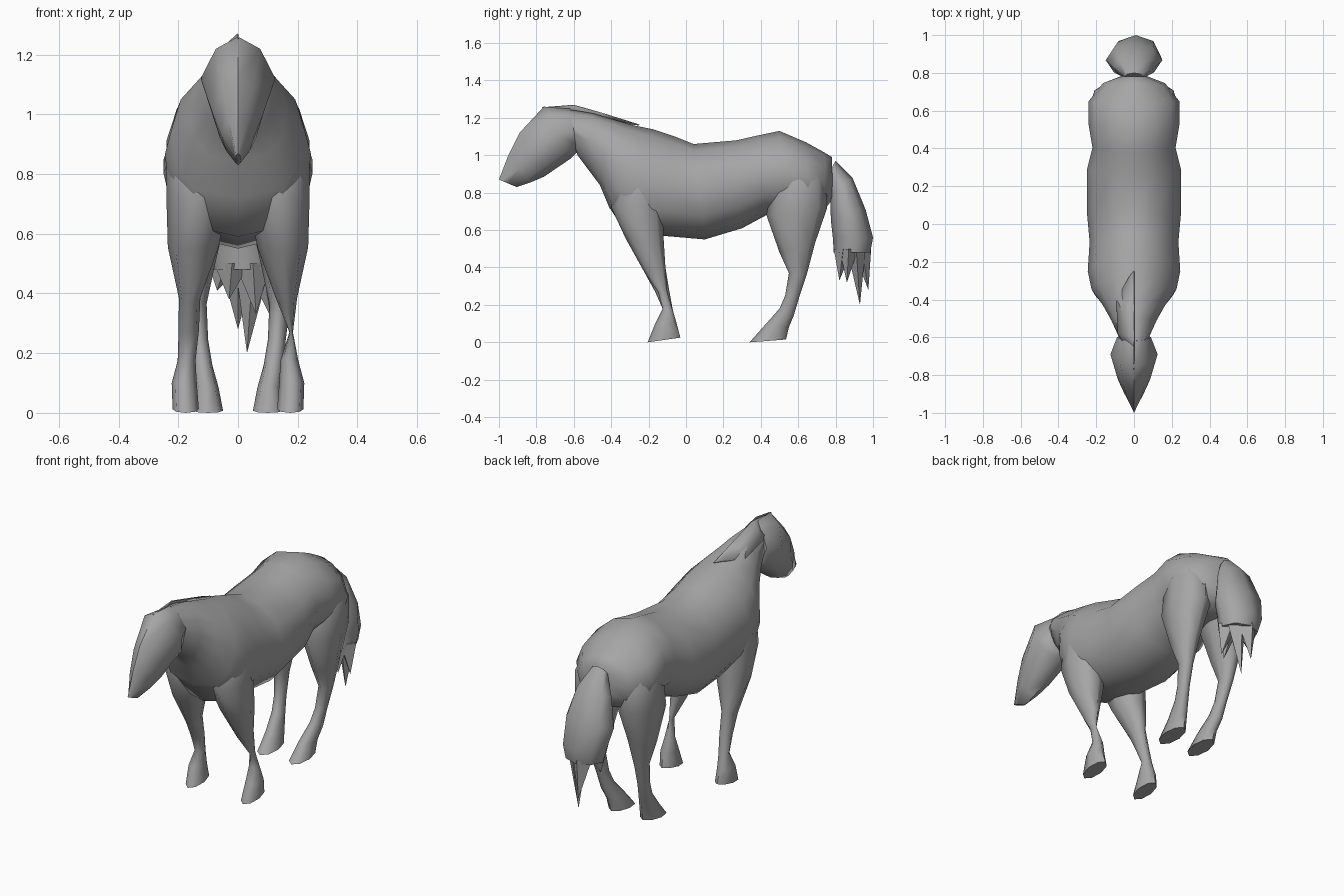
import bpy, bmesh
from math import sin, cos, pi, radians

coat = bpy.data.materials.new("grey_coat")
coat.diffuse_color = (.38, .38, .38, 1)


def finish(name, bm, angle=65):
    bmesh.ops.recalc_face_normals(bm, faces=bm.faces)
    me = bpy.data.meshes.new(name)
    bm.to_mesh(me)
    bm.free()
    me.materials.append(coat)
    ob = bpy.data.objects.new(name, me)
    bpy.context.collection.objects.link(ob)
    bpy.ops.object.select_all(action='DESELECT')
    ob.select_set(True)
    bpy.context.view_layer.objects.active = ob
    bpy.ops.object.shade_smooth_by_angle(angle=radians(angle))
    return ob


def loft(name, rings, sides=8, side=1, upper=1.0):
    """Each ring: (y, z) of one edge, (y, z) of the opposite edge, half width, centre x
    and optionally an exponent for the lower half (below 1 is squarer)."""
    bm = bmesh.new()
    loops = []
    for y0, z0, y1, z1, hw, cx, *lower in rings:
        loop = []
        for i in range(sides):
            a = 2 * pi * i / sides
            c, s = cos(a), sin(a)
            if abs(s) > 1e-6:
                power = (lower[0] if lower else 1) if c < 0 else upper
                s = abs(s) ** power * (1 if s > 0 else -1)
            t = (1 - c) / 2
            loop.append(bm.verts.new((side * (cx + hw * s),
                                      y0 + (y1 - y0) * t, z0 + (z1 - z0) * t)))
        loops.append(loop)
    for a, b in zip(loops, loops[1:]):
        for i in range(sides):
            j = (i + 1) % sides
            bm.faces.new((a[i], a[j], b[j], b[i]))
    bm.faces.new(loops[0])
    bm.faces.new(loops[-1])
    return finish(name, bm)


# Head
loft("head", [
    (-1.0, .87, -.905, .83, .01, 0),
    (-.95, 1.0, -.83, .855, .055, 0),
    (-.89, 1.12, -.76, .885, .085, 0),
    (-.76, 1.26, -.62, .98, .125, 0),
    (-.62, 1.25, -.58, 1.02, .09, 0)], 8, upper=1.5)

# Neck and trunk
loft("body", [
    (-.66, 1.25, -.58, 1.0, .07, 0),
    (-.50, 1.225, -.52, .92, .12, 0, .8),
    (-.40, 1.195, -.46, .84, .165, 0, .7),
    (-.28, 1.16, -.41, .72, .225, 0, .6),
    (-.18, 1.14, -.32, .59, .245, 0, .6),
    (-.06, 1.10, -.13, .57, .235, 0, .75),
    (.04, 1.06, .10, .55, .25, 0, .85),
    (.27, 1.08, .30, .61, .25, 0, .85),
    (.38, 1.105, .43, .68, .22, 0, .8),
    (.50, 1.13, .55, .69, .24, 0, .8),
    (.64, 1.07, .66, .69, .24, 0, .8),
    (.74, 1.015, .75, .72, .165, 0),
    (.78, .99, .785, .77, .07, 0)], 12, upper=1.12)

# Legs
for side, label in ((-1, "left"), (1, "right")):
    thin = side > 0    # one foreleg narrows sharply above the pastern
    knee = (-.15, .27, -.10, .27, .006, .178) if thin else (-.165, .27, -.09, .28, .034, .165)
    loft("front_leg_" + label, [
        (-.32, 1.0, -.18, 1.0, .05, .13),
        (-.37, .88, -.14, .88, .10, .14),
        (-.40, .72, -.12, .74, .105, .135),
        (-.32, .55, -.12, .56, .085, .15),
        (-.22, .37, -.11, .40, .036, .162),
        knee,
        (-.125, .18, -.07, .17, .03, .172),
        (-.165, .10, -.05, .10, .042, .18),
        (-.205, .0, -.03, .025, .044, .175)], 8, side)
    loft("hind_leg_" + label, [
        (.53, 1.0, .68, 1.0, .07, .11),
        (.46, .86, .75, .86, .11, .13),
        (.43, .68, .755, .72, .105, .135),
        (.50, .48, .69, .53, .065, .14),
        (.55, .37, .645, .36, .035, .14),
        (.53, .25, .605, .24, .03, .13),
        (.50, .18, .575, .14, .034, .12),
        (.42, .09, .55, .08, .04, .105),
        (.34, .0, .535, .015, .05, .10)], 8, side)

# Tail
loft("tail", [
    (.80, .97, .76, .90, .05, 0),
    (.89, .88, .77, .78, .11, .0),
    (.96, .71, .775, .65, .15, .0),
    (1.0, .56, .785, .56, .13, .01),
    (.985, .48, .79, .48, .11, .015)], 8)

# Tapering hair tips under the tail
tips = [(.0, .975, .28, .0, .94), (.03, .93, .20, .05, .91), (.11, .86, .32, .08, .87),
        (.06, .82, .33, .05, .84), (-.07, .87, .41, -.04, .88), (-.03, .82, .38, -.02, .84)]
for n, (x, y, z, bx, by) in enumerate(tips):
    bm = bmesh.new()
    base = [bm.verts.new((bx + dx * .06, by + dy * .05, .5))
            for dx, dy in ((1, 0), (0, 1), (-1, 0), (0, -1))]
    tip = bm.verts.new((x, y, z))
    for i in range(4):
        bm.faces.new((base[i], base[(i + 1) % 4], tip))
    bm.faces.new(base)
    finish("tail_tip_%d" % (n + 1), bm)

# Mane: upright crest plus a lock falling to the left side
bm = bmesh.new()
crest = [(-.77, 1.255), (-.60, 1.268), (-.45, 1.225), (-.25, 1.162)]
low = [(0, -.72, 1.22), (-.085, -.58, 1.19), (-.092, -.40, 1.15), (-.025, -.28, 1.165)]
up = [bm.verts.new((0, y, z)) for y, z in crest]
dn = [bm.verts.new(p) for p in low]
for i in range(3):
    bm.faces.new((up[i], up[i + 1], dn[i + 1], dn[i]))
mane = finish("mane", bm, 30)
solid = mane.modifiers.new("thickness", 'SOLIDIFY')
solid.thickness = .006
solid.offset = 0
